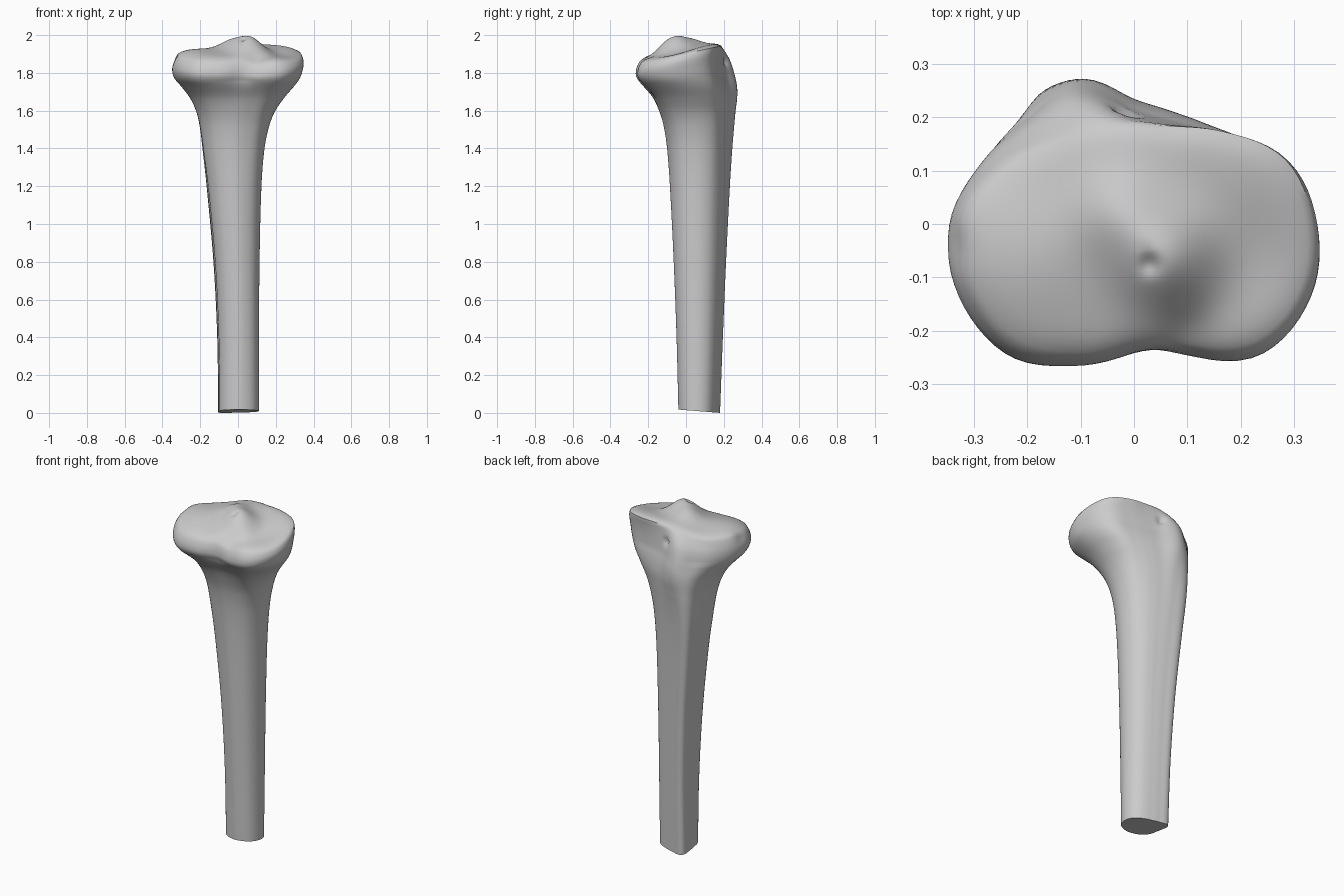
import bpy, bmesh, math
from mathutils import Vector

if "Cube" in bpy.data.objects:
    bpy.data.objects.remove(bpy.data.objects["Cube"])

SEG = 96

# Outline radii at sixteen equal angles, counter-clockwise from +x
SHAFT = [.106, .099, .090, .085, .089, .108, .145, .120,
         .106, .110, .111, .109, .110, .110, .112, .110]
HEAD = [.343, .312, .242, .212, .220, .285, .288, .315,
        .350, .355, .338, .288, .250, .270, .342, .358]
RIM = [.340, .312, .245, .200, .190, .200, .225, .280,
       .335, .350, .338, .288, .250, .270, .340, .355]
SHAPES = [[r / .11 for r in SHAFT], [r / .3 for r in HEAD], [r / .3 for r in RIM]]

# Height, left limit, right limit, front limit, back limit, shape number
LEVELS = [
    (0.00, -.105, .110, -.04, .180, 0),
    (0.40, -.110, .111, -.05, .195, 0),
    (0.80, -.130, .114, -.065, .212, 0),
    (1.20, -.166, .124, -.085, .232, .05),
    (1.40, -.188, .140, -.10, .245, .15),
    (1.52, -.203, .165, -.118, .255, .28),
    (1.60, -.222, .197, -.142, .262, .45),
    (1.67, -.255, .245, -.175, .268, .65),
    (1.73, -.300, .295, -.222, .267, .85),
    (1.78, -.337, .325, -.248, .257, 1),
    (1.84, -.350, .342, -.264, .236, 1.25),
    (1.89, -.342, .348, -.262, .208, 1.65),
    (1.92, -.325, .338, -.248, .188, 2),
]


def catmull(a, b, c, d, t):
    return b + .5 * t * (c - a + t * (2 * a - 5 * b + 4 * c - d + t * (3 * (b - c) + d - a)))


def radius(table, u):
    i, n = int(u), len(table)
    return catmull(*(table[(i + k) % n] for k in (-1, 0, 1, 2)), u - i)


def level_at(z):
    """Smooth limits at a height, with slopes allowing uneven spacing."""
    last = len(LEVELS) - 1
    i = max(k for k in range(last) if LEVELS[k][0] <= z)
    p, q = LEVELS[i], LEVELS[i + 1]
    o, r = LEVELS[max(i - 1, 0)], LEVELS[min(i + 2, last)]
    h = q[0] - p[0]
    t = (z - p[0]) / h
    out = []
    for k in range(1, 6):
        m = (q[k] - o[k]) / (q[0] - o[0]) * h
        n = (r[k] - p[k]) / (r[0] - p[0]) * h
        out.append((2 * t**3 - 3 * t**2 + 1) * p[k] + (t**3 - 2 * t**2 + t) * m
                   + (3 * t**2 - 2 * t**3) * q[k] + (t**3 - t**2) * n)
    return out


def outline(z):
    x0, x1, y0, y1, shape = level_at(z)
    i = 0 if shape < 1 else 1
    f = shape - i
    table = [a + (b - a) * f for a, b in zip(SHAPES[i], SHAPES[i + 1])]
    pts = []
    for s in range(SEG):
        a, rad = math.tau * s / SEG, radius(table, 16 * s / SEG)
        pts.append((rad * math.cos(a), rad * math.sin(a)))
    xs, ys = zip(*pts)
    fit = lambda v, vs, lo, hi: lo + (v - min(vs)) / (max(vs) - min(vs)) * (hi - lo)
    return [(fit(x, xs, x0, x1), fit(y, ys, y0, y1)) for x, y in pts]


def bump(x, y, cx, cy, size, height):
    return height * math.exp(-((x - cx)**2 + (y - cy)**2) / (2 * size**2))


def plateau(x, y):
    """Height of the joint surface: tilted, one dish, one dome, two spines."""
    return (1.928 + .21 * y
            + bump(x, y, .22, -.07, .08, -.018) + bump(x, y, -.20, -.09, .10, .018)
            + bump(x, y, -.22, .14, .10, -.030)
            + bump(x, y, .06, -.07, .065, .078) + bump(x, y, -.03, .02, .06, .040)
            + bump(x, y, .03, -.075, .014, -.015) + bump(x, y, .10, -.21, .04, -.02))


bm = bmesh.new()
rings = []

# Shaft and flared head, from the cut end to the rim
heights = [1.4 * k / 28 for k in range(28)] + [1.4 + .52 * k / 40 for k in range(41)]
for z in heights:
    w = max(0, min(1, (z - 1.7) / .2))
    w = w * w * (3 - 2 * w)
    cut = max(0, 1 - z / .05)
    rings.append([bm.verts.new((x, y, z + w * (plateau(x, y) - 1.942) + cut * (.016 - .08 * y)))
                  for x, y in outline(z)])

# Joint surface, rounded over at the rim
rim = outline(LEVELS[-1][0])
centre = Vector((.02, -.04))
for k in range(1, 25):
    s = 1 - k / 25
    ring = []
    for p in rim:
        x, y = centre + (Vector(p) - centre) * s
        ring.append(bm.verts.new((x, y, plateau(x, y) - .022 * s**9)))
    rings.append(ring)

for low, high in zip(rings, rings[1:]):
    for s in range(SEG):
        n = (s + 1) % SEG
        bm.faces.new((low[s], low[n], high[n], high[s]))
bm.faces.new(rings[-1])
bm.faces.new(rings[0][::-1])

# Small pits and lumps around the head
bm.normal_update()
marks = [((-.02, .20, 1.86), .014, -.025), ((-.13, .26, 1.70), .045, .005),
         ((.04, -.24, 1.80), .04, -.012), ((-.20, -.22, 1.80), .05, .006),
         ((.18, -.22, 1.82), .05, .005), ((-.34, -.04, 1.88), .03, -.01)]
moves = []
for v in bm.verts:
    push = sum(h * math.exp(-(v.co - Vector(c)).length_squared / (2 * r * r))
               for c, r, h in marks)
    moves.append(v.normal * push)
for v, move in zip(bm.verts, moves):
    v.co += move

# Rest on the ground
low = min(v.co.z for v in bm.verts)
for v in bm.verts:
    v.co.z -= low

mesh = bpy.data.meshes.new("shin_bone")
bm.to_mesh(mesh)
bm.free()
bone = bpy.data.objects.new("shin_bone", mesh)
bpy.context.collection.objects.link(bone)

# Plain grey surface
grey = bpy.data.materials.new("plain_grey")
grey.use_nodes = True
colour = (.6, .6, .6, 1)
grey.diffuse_color = colour
grey.node_tree.nodes["Principled BSDF"].inputs["Base Color"].default_value = colour
mesh.materials.append(grey)

bpy.context.view_layer.objects.active = bone
bone.select_set(True)
bpy.ops.object.shade_smooth_by_angle(angle=math.radians(50))
